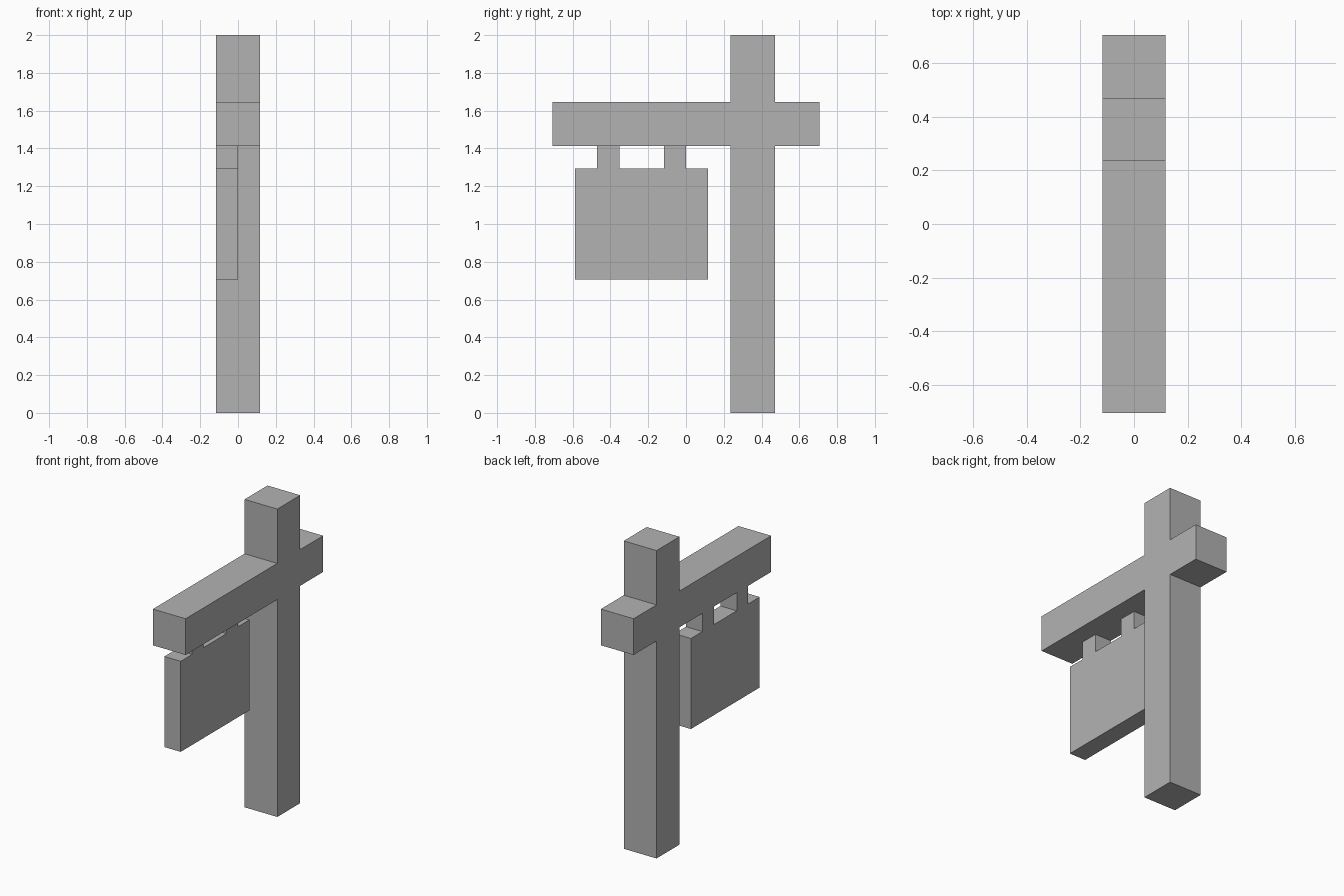
import bpy
import bmesh

# Remove the default cube
cube = bpy.data.objects.get("Cube")
if cube:
    bpy.data.objects.remove(cube, do_unlink=True)

U = 2 / 17  # block unit: the post is 17 units tall

# Single flat grey material
GREY = (0.448, 0.448, 0.448, 1.0)
grey = bpy.data.materials.new("plain_grey")
grey.use_nodes = True
grey.diffuse_color = GREY
bsdf = next(n for n in grey.node_tree.nodes if n.type == "BSDF_PRINCIPLED")
bsdf.inputs["Base Color"].default_value = GREY


def extruded_profile(name, outline, x0, x1):
    """Extrude a (y, z) outline, in block units, from x0 to x1."""
    bm = bmesh.new()
    face = bm.faces.new([bm.verts.new((x0 * U, y * U, z * U)) for y, z in outline])
    result = bmesh.ops.extrude_face_region(bm, geom=[face])
    moved = [v for v in result["geom"] if isinstance(v, bmesh.types.BMVert)]
    bmesh.ops.translate(bm, verts=moved, vec=((x1 - x0) * U, 0, 0))
    bmesh.ops.recalc_face_normals(bm, faces=bm.faces)
    mesh = bpy.data.meshes.new(name)
    bm.to_mesh(mesh)
    bm.free()
    mesh.materials.append(grey)
    obj = bpy.data.objects.new(name, mesh)
    bpy.context.collection.objects.link(obj)
    return obj


# Upright post crossed by the long beam, one flush solid
extruded_profile("post_and_beam", [
    (2, 0), (4, 0), (4, 12), (6, 12), (6, 14), (4, 14),
    (4, 17), (2, 17), (2, 14), (-6, 14), (-6, 12), (2, 12)], -1, 1)

# Hanging board with its two hanger tabs, on one half of the beam's width
extruded_profile("hanging_board", [
    (-5, 6), (1, 6), (1, 11), (0, 11), (0, 12), (-1, 12),
    (-1, 11), (-3, 11), (-3, 12), (-4, 12), (-4, 11), (-5, 11)], -1, 0)
